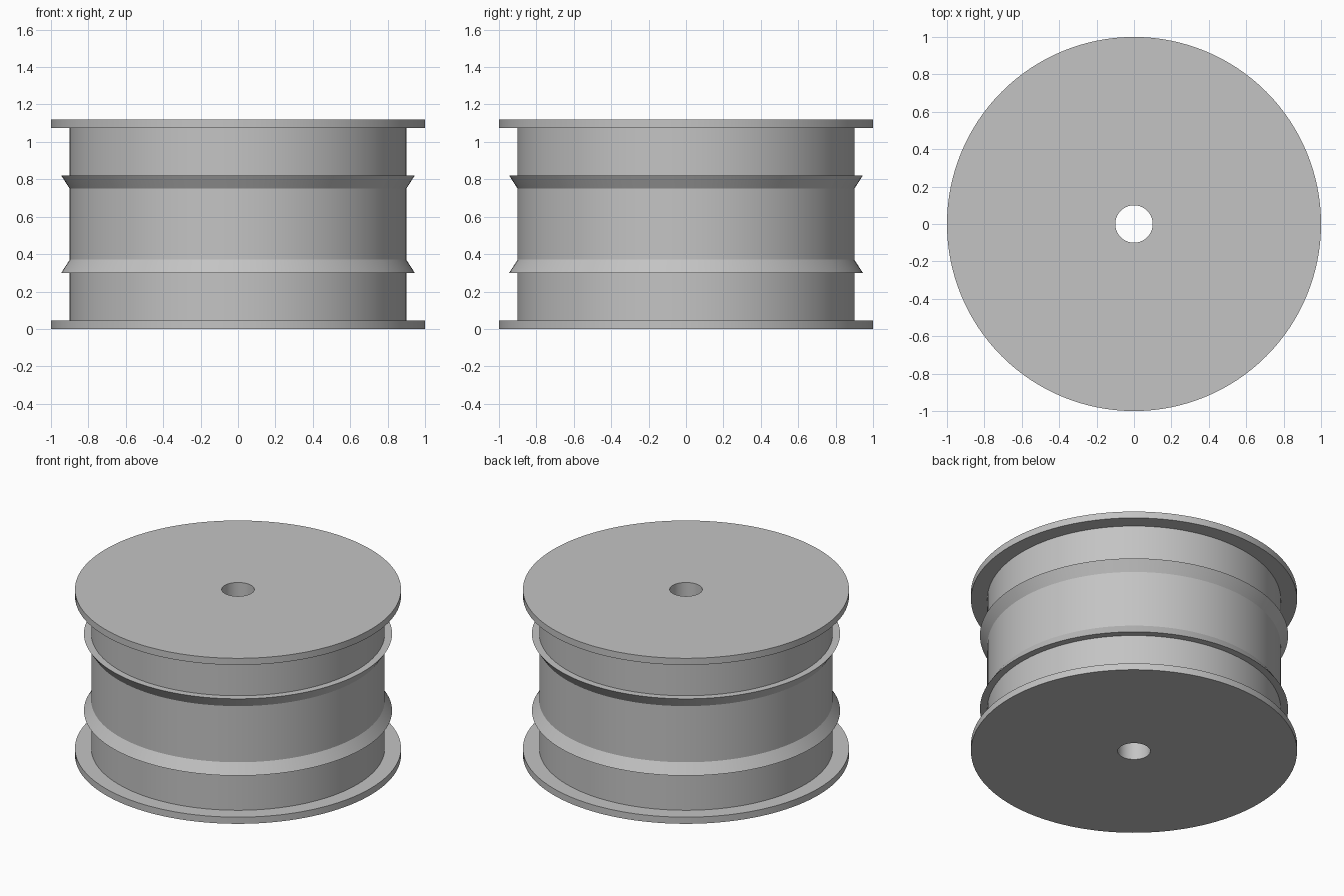
import bpy, bmesh, math

if "Cube" in bpy.data.objects:
    bpy.data.objects.remove(bpy.data.objects["Cube"])

SEGMENTS = 128
HEIGHT = 1.12
BORE = 0.1

grey = bpy.data.materials.new("plain grey")
grey.diffuse_color = (0.55, 0.55, 0.55, 1)
grey.use_nodes = True
grey.node_tree.nodes["Principled BSDF"].inputs["Base Color"].default_value = grey.diffuse_color

# Lower half of the outline (radius, z): bore edge, flange, drum, sloped ridge
lower = [(BORE, 0), (1, 0), (1, 0.045), (0.9, 0.045),
         (0.9, 0.3), (0.945, 0.3), (0.9, 0.37)]
# Upper half mirrors the lower one
profile = lower + [(r, HEIGHT - z) for r, z in reversed(lower)]

# Spool body: the closed outline turned around z, with the bore through it
bm = bmesh.new()
rings = []
for r, z in profile:
    rings.append([bm.verts.new((r * math.cos(a), r * math.sin(a), z))
                  for a in (2 * math.pi * i / SEGMENTS for i in range(SEGMENTS))])
for k, ring in enumerate(rings):
    above = rings[(k + 1) % len(rings)]
    for i in range(SEGMENTS):
        j = (i + 1) % SEGMENTS
        bm.faces.new((ring[i], ring[j], above[j], above[i]))
bmesh.ops.recalc_face_normals(bm, faces=bm.faces)
mesh = bpy.data.meshes.new("spool_body")
bm.to_mesh(mesh)
bm.free()

spool = bpy.data.objects.new("spool_body", mesh)
bpy.context.collection.objects.link(spool)
mesh.materials.append(grey)
bpy.context.view_layer.objects.active = spool
spool.select_set(True)
bpy.ops.object.shade_smooth_by_angle(angle=math.radians(25))
